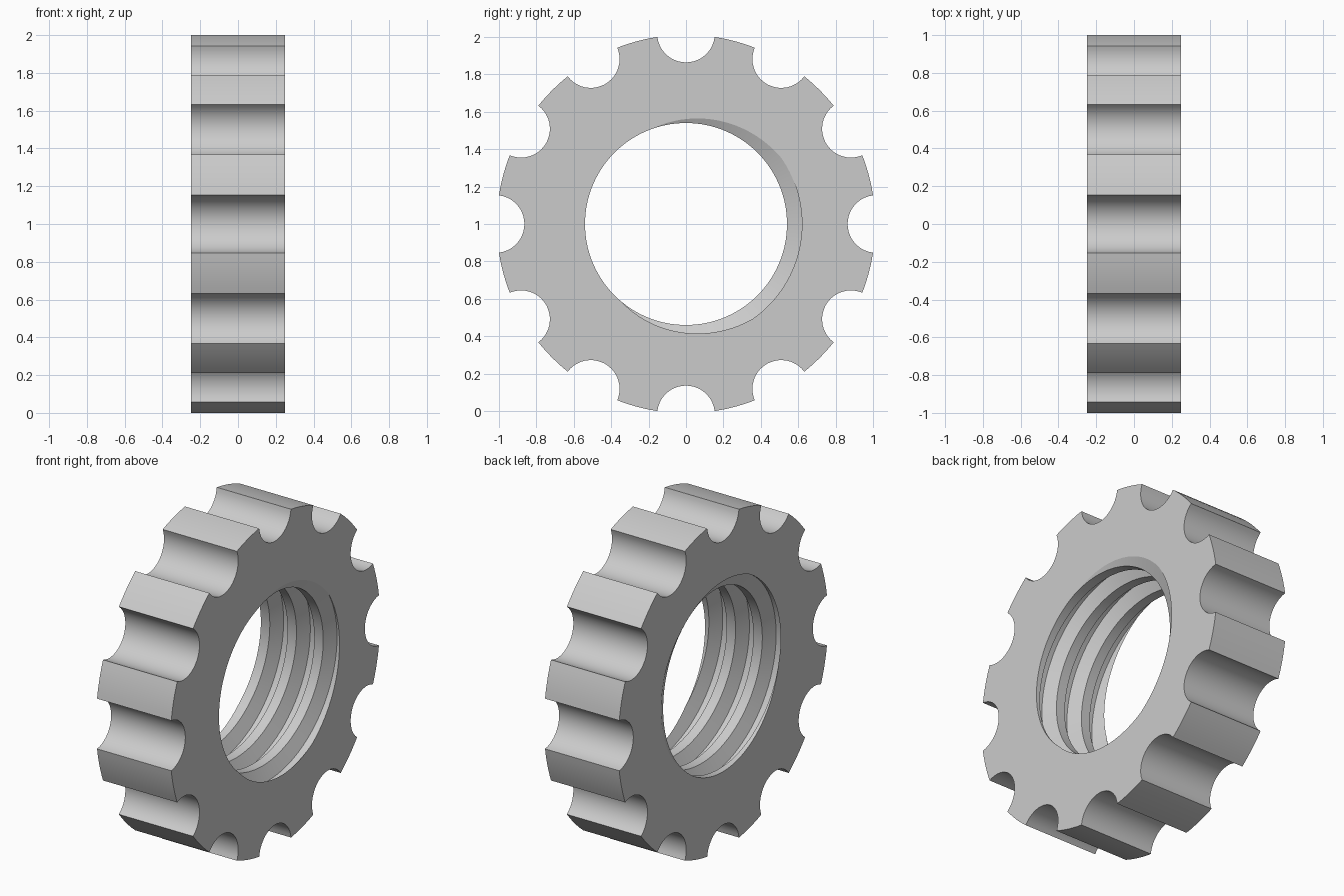
import bpy, bmesh
from math import sin, cos, tau, radians, atan2, hypot
from mathutils import Vector

cube = bpy.data.objects.get("Cube")
if cube:
    bpy.data.objects.remove(cube)

HALF = 0.25                      # half the ring's width
NOTCHES = 12
NOTCH_R, NOTCH_C = 0.154, 1.018  # notch radius and distance from the axis
TIP_Y, TIP_W = 1.0, 0.153        # notch corner
CREST, ROOT = 0.54, 0.62         # bore thread radii
PITCH = 0.18
STEPS = 120


def ring_point(x, r, a):
    return Vector((x, r * cos(a), r * sin(a)))


def outer_profile():
    """(radius, angle) pairs around the grip: scooped notch, then a land."""
    pts = []
    rim, tip = hypot(TIP_Y, TIP_W), atan2(TIP_W, TIP_Y)
    sweep = atan2(TIP_W, NOTCH_C - TIP_Y)
    for n in range(NOTCHES):
        base = tau * n / NOTCHES
        for i in range(21):
            t = sweep * (i / 10 - 1)
            u, v = NOTCH_C - NOTCH_R * cos(t), NOTCH_R * sin(t)
            pts.append((hypot(u, v), base + atan2(v, u)))
        land = tau / NOTCHES - 2 * tip
        for i in range(1, 6):
            pts.append((rim, base + tip + land * i / 6))
    return pts


bm = bmesh.new()

# Threaded bore: trapezoid groove swept along a helix
groove = [(-0.333, CREST), (-0.125, ROOT), (0.125, ROOT), (0.333, CREST)]
start = radians(-10)
rows = []
for i in range(STEPS + 1):
    a = tau * i / STEPS
    lead = HALF + PITCH * (a - start) / tau
    rows.append([bm.verts.new(ring_point(lead + PITCH * (n + o), r, a))
                 for n in range(-6, 3) for o, r in groove])
for r0, r1 in zip(rows, rows[1:]):
    for k in range(len(r0) - 1):
        bm.faces.new((r0[k], r0[k + 1], r1[k + 1], r1[k]))
bmesh.ops.remove_doubles(bm, verts=bm.verts[:], dist=0.0001)

# Trim the thread flush with both faces
for side in (-1, 1):
    bmesh.ops.bisect_plane(bm, geom=bm.verts[:] + bm.edges[:] + bm.faces[:],
                           plane_co=(side * HALF, 0, 0), plane_no=(side, 0, 0),
                           clear_outer=True)
bmesh.ops.remove_doubles(bm, verts=bm.verts[:], dist=0.0005)

# Notched outer wall
profile = outer_profile()
back, front = [[bm.verts.new(ring_point(x, r, a)) for r, a in profile]
               for x in (-HALF, HALF)]
for i in range(len(profile)):
    j = (i + 1) % len(profile)
    bm.faces.new((back[i], back[j], front[j], front[i]))

# Flat side faces between the bore and the outer wall
for side in (-1, 1):
    rim = [e for e in bm.edges if e.is_boundary
           and all(abs(v.co.x - side * HALF) < 0.002 for v in e.verts)]
    bmesh.ops.triangle_fill(bm, edges=rim, use_beauty=True, normal=(side, 0, 0))
bmesh.ops.recalc_face_normals(bm, faces=bm.faces[:])
bmesh.ops.translate(bm, verts=bm.verts[:], vec=(0, 0, 1))

mesh = bpy.data.meshes.new("threaded_grip_ring")
bm.to_mesh(mesh)
bm.free()
ring = bpy.data.objects.new("threaded_grip_ring", mesh)
bpy.context.collection.objects.link(ring)

# Plain grey material
grey = bpy.data.materials.new("light_grey")
grey.use_nodes = True
colour = (0.6, 0.6, 0.6, 1)
grey.diffuse_color = colour
grey.node_tree.nodes["Principled BSDF"].inputs["Base Color"].default_value = colour
mesh.materials.append(grey)

bpy.ops.object.select_all(action='DESELECT')
ring.select_set(True)
bpy.context.view_layer.objects.active = ring
bpy.ops.object.shade_smooth_by_angle(angle=radians(25))
